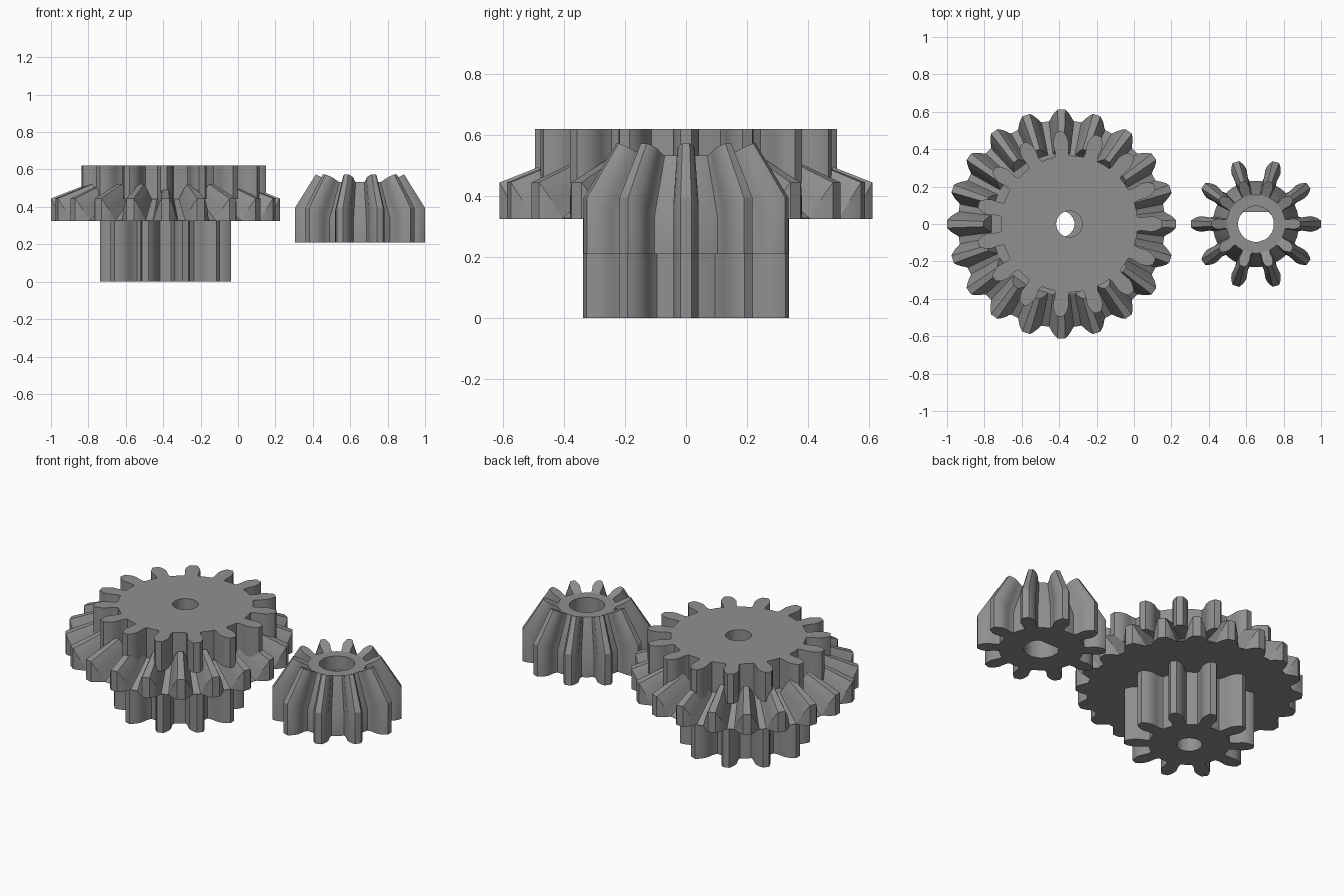
import bpy, bmesh, math

cube = bpy.data.objects.get("Cube")
if cube:
    bpy.data.objects.remove(cube, do_unlink=True)

grey = bpy.data.materials.new("mid_grey")
grey.use_nodes = True
colour = (0.28, 0.28, 0.28, 1)
grey.diffuse_color = colour
grey.node_tree.nodes["Principled BSDF"].inputs["Base Color"].default_value = colour

M = 0.0583  # tooth module shared by all gears

# half tooth outline: (depth below tip, half width), both in modules
UNDERCUT = [(2.25, 0.66), (1.9, 0.6), (1.5, 0.65), (1.0, 0.72), (0.6, 0.64), (0.25, 0.48), (0, 0.3)]
FULL = [(2.25, 1.15), (1.9, 1.02), (1.4, 0.9), (1.0, 0.78), (0.5, 0.6), (0, 0.36)]


def gear(name, teeth, x, z0, z1, tip, bore, outline, lean=1, slope=0, apex=None,
         toe=1.0, flat=None, shelf=None):
    """Toothed ring: straight from z0 up to z1, then tapering towards apex if given."""
    bm = bmesh.new()
    step = 2 * math.pi / teeth
    root = tip - outline[0][0] * M * lean
    half = [(tip - d * M * lean, w * M) for d, w in outline]
    side = [(r, -w / r) for r, w in half] + [(r, w / r) for r, w in reversed(half)]
    polar = [(r, a + i * step) for i in range(teeth)
             for r, a in side + [(root, step / 2)]]
    per = len(side) + 1
    n = len(polar)

    def ring(height, scale=1.0):
        return [bm.verts.new((r * scale * math.cos(a), r * scale * math.sin(a), height(r)))
                for r, a in polar]

    def skin(a, b):
        for i in range(len(a)):
            j = (i + 1) % len(a)
            bm.faces.new((a[i], a[j], b[j], b[i]))

    # outer skin
    heel = lambda r: z1 - (tip - r) * slope
    rings = [ring(lambda r: z0), ring(heel)]
    if apex:
        rings.append(ring(lambda r: apex + (heel(r) - apex) * toe, toe))
    for a, b in zip(rings, rings[1:]):
        skin(a, b)

    # tooth end faces and the root loops inside them
    loops = []
    for loop in (rings[0], rings[-1]):
        inner = []
        for i in range(teeth):
            tooth = loop[i * per:i * per + per - 1]
            bm.faces.new(tooth)
            inner += [tooth[0], tooth[-1], loop[i * per + per - 1]]
        loops.append(inner)

    # bore, with an optional flat on its back wall
    def bore_ring(source, z, clip):
        out = []
        for v in source:
            a = math.atan2(v.co.y, v.co.x)
            y = bore * math.sin(a)
            out.append(bm.verts.new((bore * math.cos(a), min(y, clip) if clip else y, z)))
        return out

    chain = [loops[0], bore_ring(loops[0], z0, flat)]
    if shelf:
        chain.append(bore_ring(loops[0], shelf, flat))
        chain.append(bore_ring(loops[0], shelf + 0.001, None))
    chain += [bore_ring(loops[1], loops[1][0].co.z, None), loops[1]]
    for a, b in zip(chain, chain[1:]):
        skin(a, b)

    bmesh.ops.recalc_face_normals(bm, faces=bm.faces)
    mesh = bpy.data.meshes.new(name)
    bm.to_mesh(mesh)
    bm.free()
    mesh.materials.append(grey)
    obj = bpy.data.objects.new(name, mesh)
    obj.location.x = x
    bpy.context.collection.objects.link(obj)
    bpy.ops.object.select_all(action='DESELECT')
    obj.select_set(True)
    bpy.context.view_layer.objects.active = obj
    bpy.ops.object.shade_smooth_by_angle(angle=math.radians(25))
    return obj


# stacked gear cluster
gear("lower_spur_gear", 10, -0.388, 0, 0.326, 0.35, 0.07, UNDERCUT)
gear("large_bevel_gear", 20, -0.388, 0.325, 0.445, 0.612, 0.07, FULL,
     lean=0.447, slope=2, apex=0.685, toe=0.68)
gear("upper_spur_gear", 15, -0.346, 0.443, 0.62, 0.497, 0.07, UNDERCUT)

# separate pinion
gear("bevel_pinion", 10, 0.652, 0.21, 0.395, 0.348, 0.096, UNDERCUT,
     lean=0.894, slope=0.5, apex=0.952, toe=0.68, flat=0.065, shelf=0.45)
